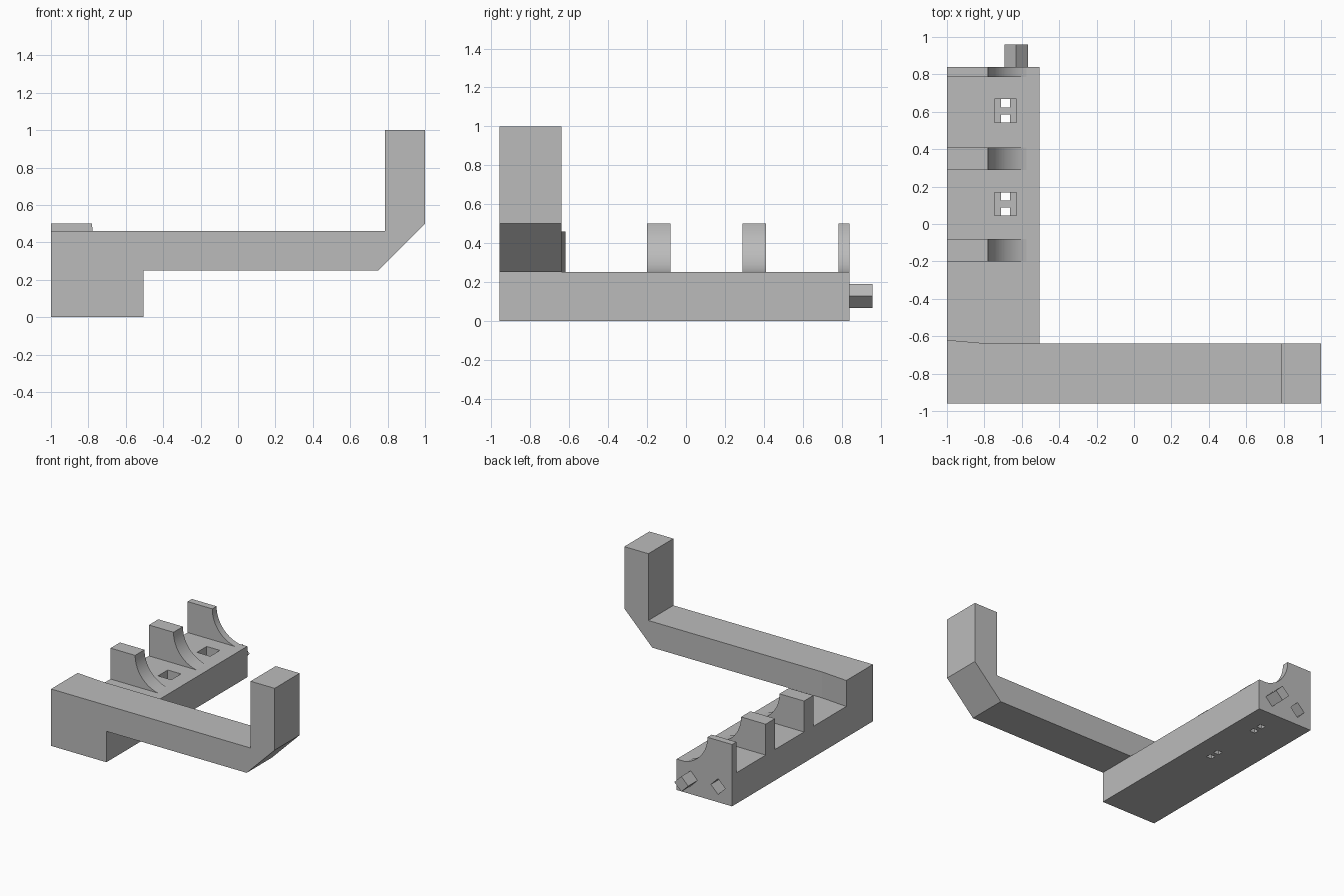
import bpy, bmesh, math
from mathutils import Vector

cube = bpy.data.objects.get("Cube")
if cube:
    bpy.data.objects.remove(cube, do_unlink=True)

grey = bpy.data.materials.new("plain_grey")
grey.use_nodes = True
GREY = (0.5, 0.5, 0.5, 1)
grey.diffuse_color = GREY
grey.node_tree.nodes["Principled BSDF"].inputs["Base Color"].default_value = GREY


def prism(name, profile, start, end, axis="y"):
    """Extrude a closed profile: (x, z) along y, or (x, y) along z."""
    bm = bmesh.new()
    place = (lambda a, b, t: (a, t, b)) if axis == "y" else (lambda a, b, t: (a, b, t))
    face = bm.faces.new([bm.verts.new(place(a, b, start)) for a, b in profile])
    grown = bmesh.ops.extrude_face_region(bm, geom=[face])["geom"]
    top = [v for v in grown if isinstance(v, bmesh.types.BMVert)]
    bmesh.ops.translate(bm, verts=top, vec=Vector(place(0, 0, end - start)))
    bmesh.ops.recalc_face_normals(bm, faces=bm.faces)
    mesh = bpy.data.meshes.new(name)
    bm.to_mesh(mesh)
    bm.free()
    mesh.materials.append(grey)
    obj = bpy.data.objects.new(name, mesh)
    bpy.context.collection.objects.link(obj)
    return obj


def rect(x0, x1, y0, y1):
    return [(x0, y0), (x1, y0), (x1, y1), (x0, y1)]


def diamond(x, z, r):
    return [(x - r, z), (x, z - r), (x + r, z), (x, z + r)]


def combine(target, other, operation):
    mod = target.modifiers.new(operation.lower(), "BOOLEAN")
    mod.object, mod.operation, mod.solver = other, operation, "EXACT"
    bpy.context.view_layer.objects.active = target
    bpy.ops.object.modifier_apply(modifier=mod.name)
    bpy.data.objects.remove(other, do_unlink=True)


LEFT, RIGHT = -1.0, -0.505
FRONT, BACK, ARM_BACK = -0.96, 0.84, -0.64
DECK, ARM_TOP = 0.25, 0.46

# Long base bar
bracket = prism("bracket", rect(LEFT, RIGHT, 0, DECK), FRONT, BACK)

# Arm with its foot, chamfered elbow and upright end
arm_profile = [(LEFT, 0), (RIGHT, 0), (RIGHT, DECK), (0.75, DECK), (1, 0.5),
               (1, 1), (0.785, 1), (0.785, ARM_TOP), (LEFT, ARM_TOP)]
combine(bracket, prism("arm", arm_profile, FRONT, ARM_BACK), "UNION")

# Thin wedge behind the arm
wedge = [(LEFT, -0.7), (-0.77, -0.7), (-0.77, ARM_BACK), (LEFT, -0.62)]
combine(bracket, prism("arm_wedge", wedge, 0.2, ARM_TOP, "z"), "UNION")

# Cradle ribs with a quarter-round hollow
STEPS, RADIUS, CENTRE = 32, 0.255, (-0.525, 0.5)
arc = []
for i in range(STEPS + 1):
    a = math.pi * (1 + 0.5 * i / STEPS)
    arc.append((CENTRE[0] + RADIUS * math.cos(a), CENTRE[1] + RADIUS * math.sin(a)))
rib_profile = [(LEFT, 0.5)] + arc + [(CENTRE[0], 0.2), (LEFT, 0.2)]
for y0, y1 in ((-0.2, -0.08), (0.29, 0.41), (0.785, BACK)):
    combine(bracket, prism("rib", rib_profile, y0, y1), "UNION")

# Diamond peg and its matching socket on the back end
combine(bracket, prism("peg", diamond(-0.63, 0.127, 0.062), BACK - 0.05, 0.96), "UNION")
combine(bracket, prism("socket", diamond(-0.875, 0.127, 0.064), BACK - 0.12, 0.9),
        "DIFFERENCE")

# Square pockets, each with two through slots
for y in (0.107, 0.605):
    pocket = rect(-0.747, -0.629, y - 0.062, y + 0.062)
    combine(bracket, prism("pocket", pocket, 0.15, 0.3, "z"), "DIFFERENCE")
    for y0 in (y - 0.062, y + 0.019):
        slot = rect(-0.71, -0.662, y0, y0 + 0.043)
        combine(bracket, prism("slot", slot, -0.05, 0.2, "z"), "DIFFERENCE")

# Merge coplanar faces left by the joins
bm = bmesh.new()
bm.from_mesh(bracket.data)
bmesh.ops.remove_doubles(bm, verts=bm.verts, dist=0.0001)
bmesh.ops.dissolve_limit(bm, angle_limit=math.radians(0.5), verts=bm.verts, edges=bm.edges)
bm.to_mesh(bracket.data)
bm.free()
